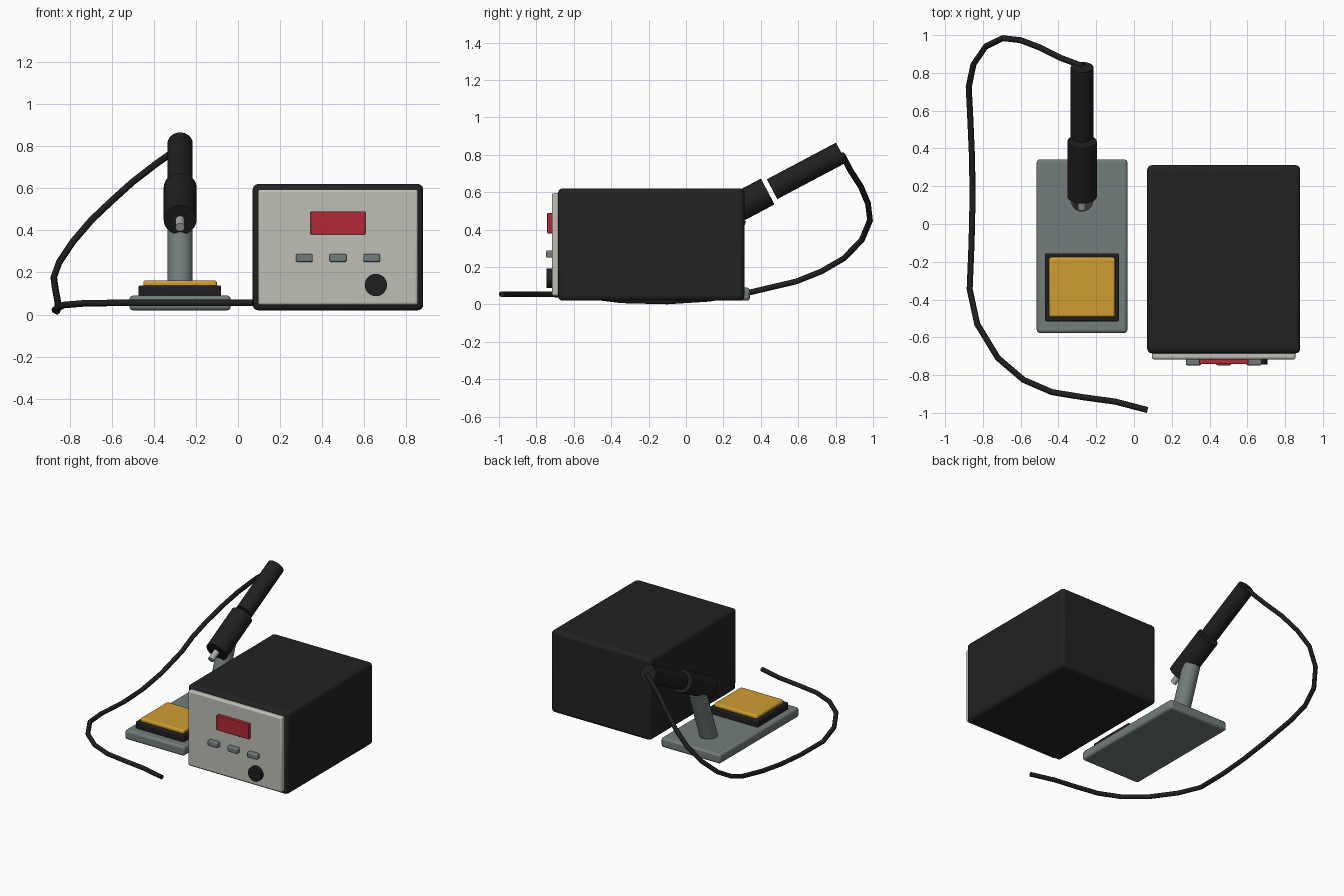
import bpy, math
from mathutils import Vector

if "Cube" in bpy.data.objects:
    bpy.data.objects.remove(bpy.data.objects["Cube"])


def material(name, r, g, b):
    m = bpy.data.materials.new(name)
    m.diffuse_color = (r, g, b, 1)
    m.use_nodes = True
    m.node_tree.nodes["Principled BSDF"].inputs["Base Color"].default_value = m.diffuse_color
    return m


BLACK = material("black casing", 0.016, 0.016, 0.016)
RUBBER = material("black rubber", 0.014, 0.014, 0.014)
PANEL = material("light grey panel", 0.52, 0.52, 0.47)
GREY = material("slate grey", 0.17, 0.2, 0.2)
RED = material("red display", 0.45, 0.022, 0.035)
YELLOW = material("sponge yellow", 0.62, 0.34, 0.03)
METAL = material("bright metal", 0.4, 0.4, 0.38)


def smooth(ob):
    bpy.ops.object.select_all(action="DESELECT")
    ob.select_set(True)
    bpy.context.view_layer.objects.active = ob
    bpy.ops.object.shade_smooth_by_angle(angle=math.radians(35))


def box(name, mat, lo, hi, bevel):
    """Bevelled box between two corners."""
    lo, hi = Vector(lo), Vector(hi)
    bpy.ops.mesh.primitive_cube_add(size=1, location=(lo + hi) / 2)
    ob = bpy.context.object
    ob.name = name
    ob.scale = hi - lo
    bpy.ops.object.transform_apply(location=False, rotation=False, scale=True)
    ob.data.materials.append(mat)
    mod = ob.modifiers.new("soft edges", "BEVEL")
    mod.width, mod.segments = bevel, 3
    smooth(ob)


def rod(name, mat, a, b, radius, sides=32):
    """Cylinder from point a to point b."""
    a, b = Vector(a), Vector(b)
    bpy.ops.mesh.primitive_cylinder_add(vertices=sides, radius=radius, depth=(b - a).length,
                                        location=(a + b) / 2)
    ob = bpy.context.object
    ob.name = name
    ob.rotation_euler = (b - a).to_track_quat("Z", "Y").to_euler()
    ob.data.materials.append(mat)
    smooth(ob)


# Control unit
box("casing", BLACK, (0.07, -0.685, 0.02), (0.88, 0.312, 0.62), 0.025)
box("front_panel", PANEL, (0.095, -0.717, 0.045), (0.855, -0.67, 0.595), 0.012)
box("display", RED, (0.345, -0.742, 0.38), (0.605, -0.70, 0.49), 0.004)
for i in range(3):
    x = 0.315 + 0.16 * i
    box(f"button_{i + 1}", GREY, (x - 0.04, -0.748, 0.25), (x + 0.04, -0.70, 0.288), 0.007)
rod("knob", RUBBER, (0.655, -0.70, 0.14), (0.655, -0.745, 0.14), 0.053)

# Stand with sponge tray
box("stand_base", GREY, (-0.515, -0.577, 0.02), (-0.035, 0.342, 0.09), 0.016)
box("sponge_tray", RUBBER, (-0.472, -0.515, 0.085), (-0.08, -0.155, 0.138), 0.008)
box("sponge", YELLOW, (-0.45, -0.493, 0.12), (-0.10, -0.176, 0.162), 0.012)
X = -0.275
rod("stand_post", GREY, (X, 0.12, 0.06), (X, 0.265, 0.465), 0.06)


# Iron lying along one tilted axis, placed by its depth y
def on_axis(y):
    return (X, y, 0.812 + 0.53 * (y - 0.83))


rod("holder_sleeve", RUBBER, on_axis(0.145), on_axis(0.437), 0.078)
rod("iron_handle", RUBBER, on_axis(0.46), on_axis(0.83), 0.06)
rod("iron_tip", METAL, on_axis(0.08), on_axis(0.2), 0.022, 20)

# Cable
path = [(-0.27, 0.835, 0.80), (-0.39, 0.88, 0.715), (-0.5, 0.935, 0.63), (-0.6, 0.973, 0.54),
        (-0.695, 0.984, 0.45), (-0.785, 0.94, 0.345), (-0.85, 0.845, 0.247),
        (-0.875, 0.725, 0.177), (-0.868, 0.59, 0.123), (-0.857, 0.34, 0.064),
        (-0.855, 0.12, 0.03), (-0.86, -0.1, 0.016), (-0.87, -0.345, 0.022),
        (-0.83, -0.53, 0.045), (-0.72, -0.71, 0.054), (-0.585, -0.825, 0.055),
        (-0.435, -0.89, 0.055), (-0.27, -0.917, 0.055), (-0.10, -0.94, 0.055),
        (0.072, -0.985, 0.055)]
curve = bpy.data.curves.new("cable", "CURVE")
curve.dimensions = "3D"
curve.bevel_depth, curve.bevel_resolution = 0.016, 3
curve.use_fill_caps = True
spline = curve.splines.new("POLY")
spline.points.add(len(path) - 1)
for point, co in zip(spline.points, path):
    point.co = (*co, 1)
curve.materials.append(RUBBER)
bpy.context.collection.objects.link(bpy.data.objects.new("cable", curve))
